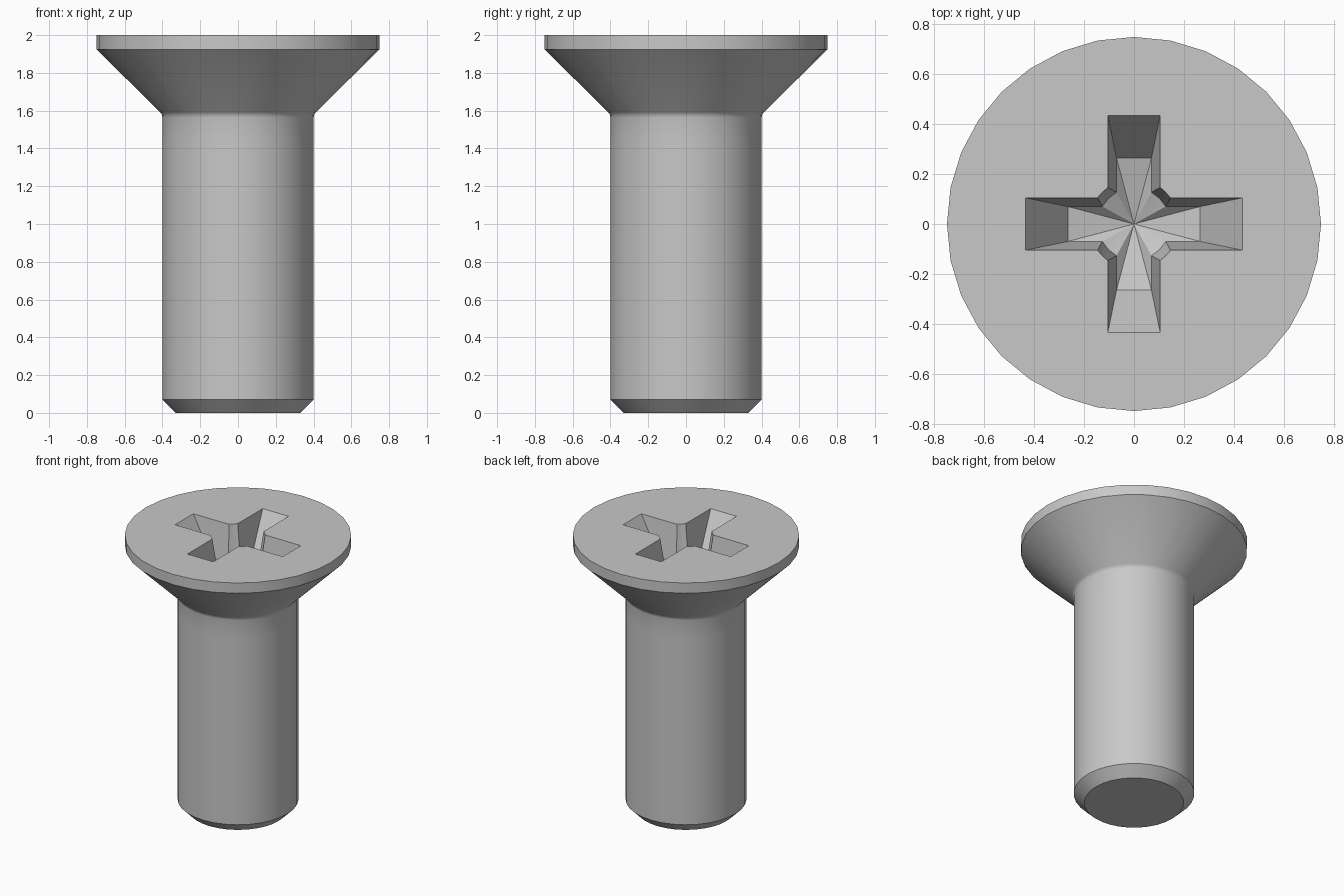
import bpy, bmesh, math
from mathutils import Vector, Matrix

cube = bpy.data.objects.get("Cube")
if cube:
    bpy.data.objects.remove(cube, do_unlink=True)

SEGMENTS = 32
TOP = 2.0
DEPTH = 0.26        # recess depth at the arm ends
CONE_DEPTH = 0.07   # extra depth at the recess centre

steel = bpy.data.materials.new("steel grey")
steel.use_nodes = True
steel.diffuse_color = (0.58, 0.58, 0.58, 1)
steel.node_tree.nodes["Principled BSDF"].inputs["Base Color"].default_value = steel.diffuse_color


def make_object(name, bm):
    bmesh.ops.recalc_face_normals(bm, faces=bm.faces)
    mesh = bpy.data.meshes.new(name)
    bm.to_mesh(mesh)
    bm.free()
    mesh.materials.append(steel)
    obj = bpy.data.objects.new(name, mesh)
    bpy.context.collection.objects.link(obj)
    return obj


def bridge(bm, low, high):
    n = len(low)
    for i in range(n):
        j = (i + 1) % n
        bm.faces.new((low[i], low[j], high[j], high[i]))


def lathe(name, profile):
    """Closed solid turned from (radius, height) points."""
    bm = bmesh.new()
    rings = []
    for r, z in profile:
        angles = [math.tau * i / SEGMENTS for i in range(SEGMENTS)]
        rings.append([bm.verts.new((r * math.cos(a), r * math.sin(a), z)) for a in angles])
    for low, high in zip(rings, rings[1:]):
        bridge(bm, low, high)
    bm.faces.new(rings[0])
    bm.faces.new(rings[-1])
    return make_object(name, bm)


def cross_outline(length, half_width, core, z):
    """Four-armed cross with a round core at the inner corners."""
    m = math.sqrt(core ** 2 - half_width ** 2)
    d = core * math.sqrt(0.5)
    quarter = [(length, half_width), (m, half_width), (d, d), (half_width, m), (half_width, length)]
    return [Matrix.Rotation(q * math.pi / 2, 3, 'Z') @ Vector((x, y, z))
            for q in range(4) for x, y in quarter]


# Screw body: chamfered tip, shank, small fillet, countersunk head, rim
screw = lathe("countersunk_screw", [
    (0.33, 0), (0.4, 0.07), (0.4, 1.43), (0.4, 1.565), (0.403, 1.58), (0.412, 1.592),
    (0.75, 1.925), (0.75, TOP)])

# Tapered cross recess cutter with a conical floor
rim = cross_outline(0.435, 0.105, 0.18, TOP)
floor = cross_outline(0.265, 0.07, 0.145, TOP - DEPTH)
bm = bmesh.new()
upper = [bm.verts.new(a.lerp(b, -0.1)) for a, b in zip(rim, floor)]
lower = [bm.verts.new(b) for b in floor]
bridge(bm, lower, upper)
bm.faces.new(upper)
centre = bm.verts.new((0, 0, TOP - DEPTH - CONE_DEPTH))
for i, v in enumerate(lower):
    bm.faces.new((v, lower[(i + 1) % len(lower)], centre))
cutter = make_object("recess_cutter", bm)
cutter.hide_render = True

# Cut the recess, then smooth the round surfaces
bpy.ops.object.select_all(action='DESELECT')
bpy.context.view_layer.objects.active = screw
screw.select_set(True)
cut = screw.modifiers.new("cross recess", 'BOOLEAN')
cut.operation = 'DIFFERENCE'
cut.solver = 'EXACT'
cut.object = cutter
bpy.ops.object.modifier_apply(modifier=cut.name)
bpy.data.objects.remove(cutter, do_unlink=True)
bpy.ops.object.shade_smooth_by_angle(angle=math.radians(32))
